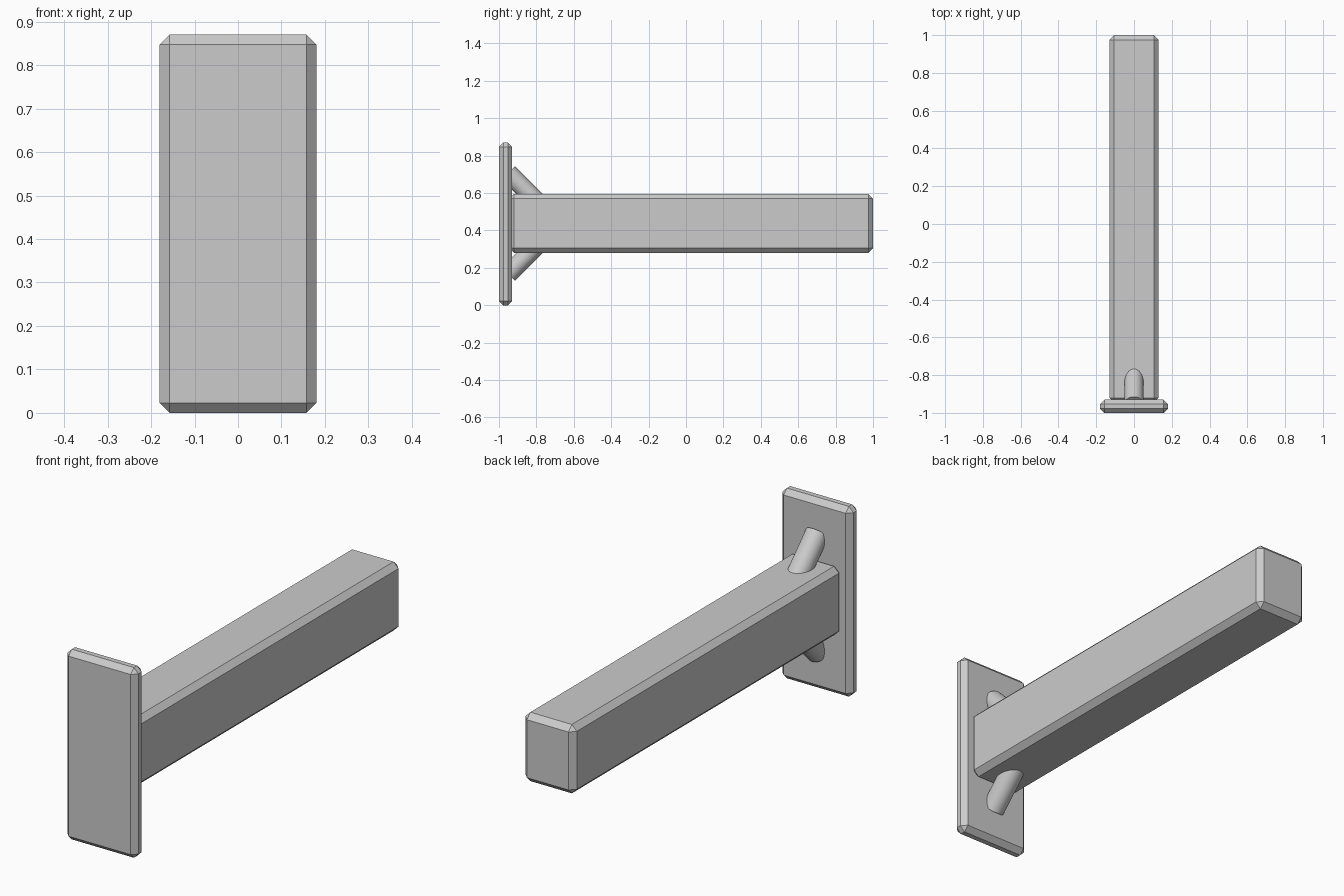
import bpy
import math
from mathutils import Vector

cube = bpy.data.objects.get("Cube")
if cube:
    bpy.data.objects.remove(cube, do_unlink=True)

grey = bpy.data.materials.new("plain grey")
grey.use_nodes = True
grey.diffuse_color = (0.6, 0.6, 0.6, 1)
grey.node_tree.nodes["Principled BSDF"].inputs["Base Color"].default_value = (0.6, 0.6, 0.6, 1)


def chamfered_box(name, low, high, chamfer):
    low, high = Vector(low), Vector(high)
    bpy.ops.mesh.primitive_cube_add(size=1, location=(low + high) / 2)
    box = bpy.context.object
    box.name = name
    box.scale = high - low
    bpy.ops.object.transform_apply(location=False, rotation=False, scale=True)
    bevel = box.modifiers.new("chamfer", 'BEVEL')
    bevel.width = chamfer
    bevel.segments = 1
    box.data.materials.append(grey)
    return box


def rod(name, start, end, radius):
    start, end = Vector(start), Vector(end)
    axis = end - start
    bpy.ops.mesh.primitive_cylinder_add(vertices=32, radius=radius, depth=axis.length,
                                        location=(start + end) / 2)
    obj = bpy.context.object
    obj.name = name
    obj.rotation_euler = axis.to_track_quat('Z', 'Y').to_euler()
    obj.data.materials.append(grey)
    bpy.ops.object.shade_smooth_by_angle(angle=math.radians(30))


# Upright end plate and the long beam set into it
chamfered_box("end_plate", (-0.18, -1, 0), (0.18, -0.93, 0.87), 0.023)
chamfered_box("beam", (-0.13, -0.945, 0.28), (0.13, 1, 0.595), 0.025)

# Slanted round braces, mirrored about the beam's mid height
MID = 0.437
for name, side in (("upper_brace", 1), ("lower_brace", -1)):
    rod(name, (0, -0.95, MID + side * 0.27), (0, -0.71, MID + side * 0.03), 0.05)
